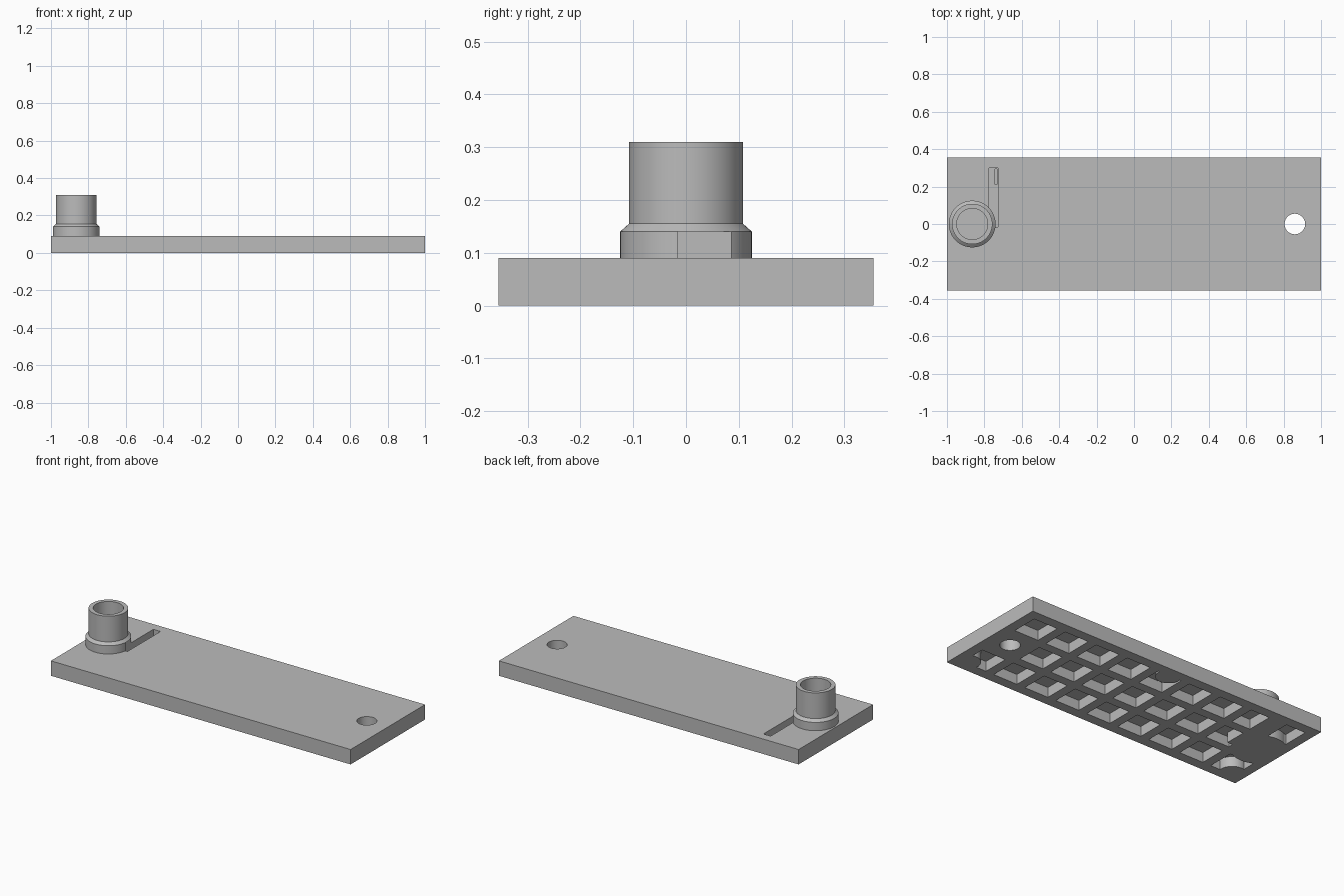
import bpy, bmesh, math
from mathutils import Matrix, Vector

default_cube = bpy.data.objects.get("Cube")
if default_cube:
    bpy.data.objects.remove(default_cube, do_unlink=True)

grey = bpy.data.materials.new("plain grey")
grey.use_nodes = True
colour = (0.5, 0.5, 0.5, 1)
grey.diffuse_color = colour
grey.node_tree.nodes["Principled BSDF"].inputs["Base Color"].default_value = colour

BOSS_X, HOLE_X = -0.865, 0.86
PITCH, POCKET, TOP = 0.215, 0.16, 0.09


def add_object(name, bm):
    mesh = bpy.data.meshes.new(name)
    bmesh.ops.recalc_face_normals(bm, faces=bm.faces)
    bm.to_mesh(mesh)
    bm.free()
    mesh.materials.append(grey)
    obj = bpy.data.objects.new(name, mesh)
    bpy.context.collection.objects.link(obj)
    return obj


def add_box(bm, low, high):
    low, high = Vector(low), Vector(high)
    matrix = Matrix.Translation((low + high) / 2) @ Matrix.Diagonal((*(high - low), 1))
    bmesh.ops.create_cube(bm, size=1, matrix=matrix)


def box(name, low, high):
    bm = bmesh.new()
    add_box(bm, low, high)
    return add_object(name, bm)


def lathe(name, x, y, profile, steps=64):
    """Spin a closed (radius, z) outline around a vertical axis."""
    bm = bmesh.new()
    verts = [bm.verts.new((r, 0, z)) for r, z in profile]
    edges = [bm.edges.new((a, b)) for a, b in zip(verts, verts[1:])]
    bmesh.ops.spin(bm, geom=verts + edges, cent=(0, 0, 0), axis=(0, 0, 1),
                   angle=math.tau, steps=steps, use_duplicate=False)
    bmesh.ops.remove_doubles(bm, verts=bm.verts, dist=1e-5)
    bmesh.ops.translate(bm, vec=(x, y, 0), verts=bm.verts)
    return add_object(name, bm)


def cylinder(name, x, y, r, low, high):
    return lathe(name, x, y, [(0, low), (r, low), (r, high), (0, high)])


def combine(target, tool, operation="DIFFERENCE"):
    mod = target.modifiers.new("cut", "BOOLEAN")
    mod.operation, mod.solver, mod.object = operation, "EXACT", tool
    bpy.context.view_layer.objects.active = target
    bpy.ops.object.modifier_apply(modifier=mod.name)
    bpy.data.objects.remove(tool, do_unlink=True)


# Grid of weight-saving pockets under the plate
bm = bmesh.new()
for i in range(-4, 5):
    for j in (-1, 0, 1):
        x, y, h = i * PITCH, j * PITCH, POCKET / 2
        add_box(bm, (x - h, y - h, -0.05), (x + h, y + h, 0.06))
pockets = add_object("pocket_cutter", bm)

# Solid material left around the hole, boss, feet and slot
solids = [(HOLE_X, 0, 0.133), (BOSS_X, 0, 0.15), (0, 0.285, 0.07),
          (-0.92, -0.285, 0.075), (0.92, -0.285, 0.075)]
for x, y, r in solids:
    combine(pockets, cylinder("solid_pad", x, y, r, -0.1, 0.08))
combine(pockets, box("slot_surround", (-0.81, -0.05, -0.1), (-0.69, 0.4, 0.08)))

# Base plate with its pockets and round mounting hole
plate = box("base_plate", (-1, -0.355, 0), (1, 0.355, TOP))
combine(plate, pockets)
combine(plate, cylinder("hole_cutter", HOLE_X, 0, 0.055, -0.1, 0.2))

# Hollow socket with a chamfered collar
socket = lathe("socket", BOSS_X, 0, [
    (0, 0.06), (0.125, 0.06), (0.125, 0.14), (0.108, 0.155),
    (0.108, 0.31), (0.083, 0.31), (0.083, 0.1), (0, 0.1)])
combine(plate, socket, "UNION")

# Wire slot running past the collar, with a deeper groove at its end
combine(plate, box("slot_cutter", (-0.775, -0.015, 0.045), (-0.727, 0.30, 0.14)))
combine(plate, box("groove_cutter", (-0.742, 0.21, 0.025), (-0.732, 0.295, 0.1)))

# Smooth the round walls and keep the edges crisp
bpy.ops.object.select_all(action="DESELECT")
plate.select_set(True)
bpy.context.view_layer.objects.active = plate
bpy.ops.object.shade_smooth_by_angle(angle=math.radians(30))
